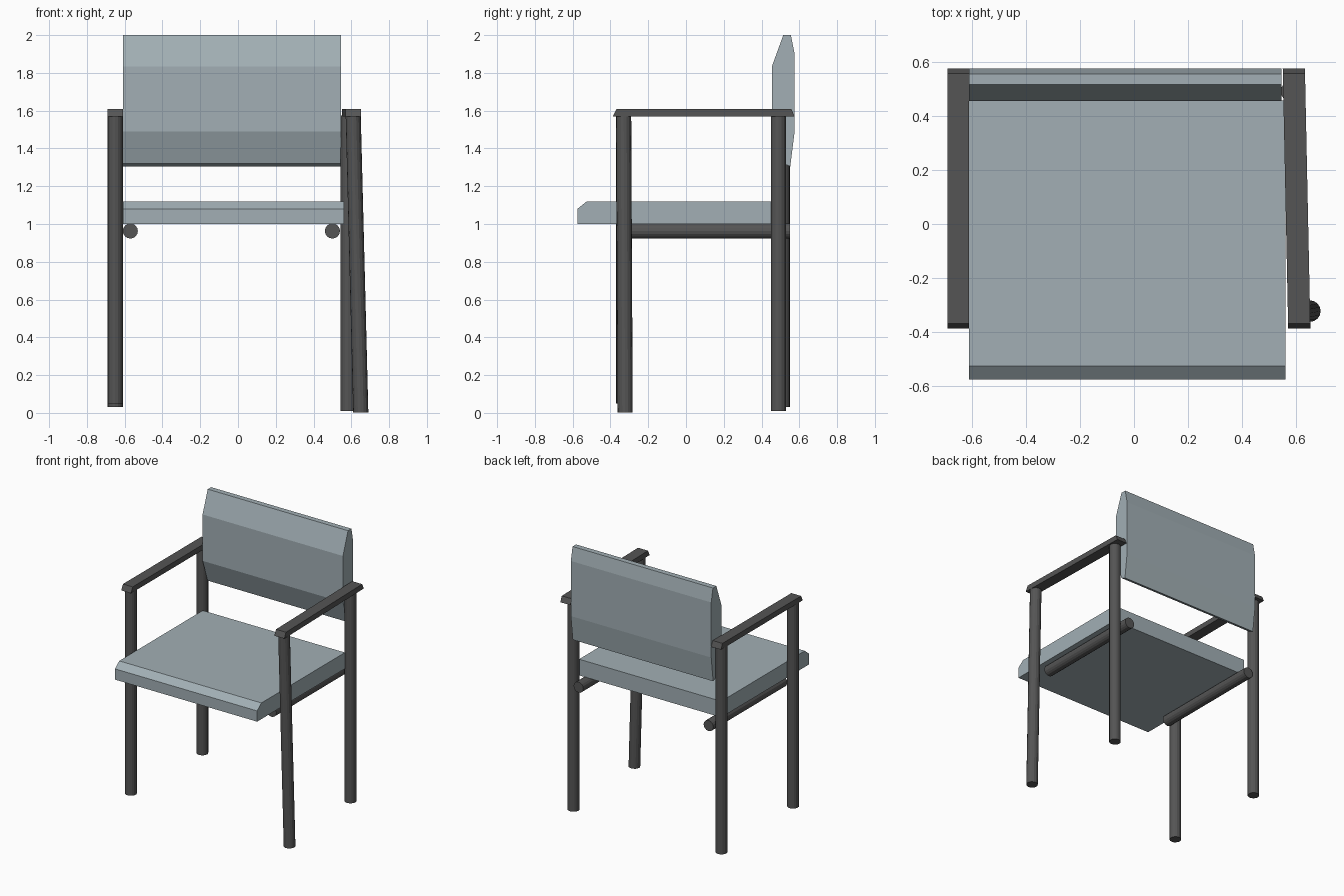
import bpy
import bmesh
from mathutils import Vector

if "Cube" in bpy.data.objects:
    bpy.data.objects.remove(bpy.data.objects["Cube"])


def material(name, colour):
    mat = bpy.data.materials.new(name)
    mat.diffuse_color = (*colour, 1)
    mat.use_nodes = True
    mat.node_tree.nodes["Principled BSDF"].inputs["Base Color"].default_value = mat.diffuse_color
    return mat


FRAME = material("dark_frame", (0.09, 0.09, 0.09))
PAD = material("grey_blue_pad", (0.36, 0.43, 0.46))


def finish(name, bm, mat):
    bmesh.ops.recalc_face_normals(bm, faces=bm.faces)
    mesh = bpy.data.meshes.new(name)
    bm.to_mesh(mesh)
    bm.free()
    mesh.materials.append(mat)
    obj = bpy.data.objects.new(name, mesh)
    bpy.context.collection.objects.link(obj)
    return obj


def tube(name, start, end, radius=0.04):
    a, b = Vector(start), Vector(end)
    axis = b - a
    bm = bmesh.new()
    bmesh.ops.create_cone(bm, cap_ends=True, segments=16, radius1=radius,
                          radius2=radius, depth=axis.length)
    turn = Vector((0, 0, 1)).rotation_difference(axis)
    bmesh.ops.rotate(bm, verts=bm.verts, matrix=turn.to_matrix())
    bmesh.ops.translate(bm, verts=bm.verts, vec=(a + b) / 2)
    return finish(name, bm, FRAME)


def extrude_profile(name, profile, x0, x1, mat, shear=0.0):
    """Side profile of (y, z) points extruded along x; shear skews x with y."""
    bm = bmesh.new()
    face = bm.faces.new([bm.verts.new((x0 + shear * y, y, z)) for y, z in profile])
    new = bmesh.ops.extrude_face_region(bm, geom=[face])["geom"]
    bmesh.ops.translate(bm, verts=[v for v in new if isinstance(v, bmesh.types.BMVert)],
                        vec=(x1 - x0, 0, 0))
    return finish(name, bm, mat)


# Seat cushion with a chamfered front edge
extrude_profile("seat", [(-0.575, 1.0), (-0.575, 1.08), (-0.525, 1.12),
                         (0.457, 1.12), (0.457, 1.0)], -0.61, 0.56, PAD)

# Backrest with tapered top and bottom
extrude_profile("backrest", [(0.515, 1.32), (0.455, 1.49), (0.455, 1.835),
                             (0.515, 2.0), (0.555, 2.0), (0.575, 1.9),
                             (0.575, 1.49), (0.552, 1.305)], -0.61, 0.545, PAD)

# Armrests, the right one slightly splayed
arm = [(-0.387, 1.57), (-0.367, 1.61), (0.557, 1.61), (0.575, 1.57)]
extrude_profile("left_armrest", arm, -0.69, -0.61, FRAME)
extrude_profile("right_armrest", arm, 0.562, 0.644, FRAME, shear=-0.021)

# Legs, the front right one leaning outwards
tube("front_left_leg", (-0.65, -0.33, 0.05), (-0.65, -0.33, 1.575))
tube("back_left_leg", (-0.65, 0.51, 0.03), (-0.65, 0.51, 1.575))
tube("front_right_leg", (0.65, -0.322, 0.002), (0.61, -0.33, 1.575))
tube("back_right_leg", (0.583, 0.49, 0.01), (0.583, 0.49, 1.575))

# Rails under the seat
for side, x in (("left", -0.57), ("right", 0.5)):
    tube(f"{side}_seat_rail", (x, -0.32, 0.963), (x, 0.55, 0.963))
